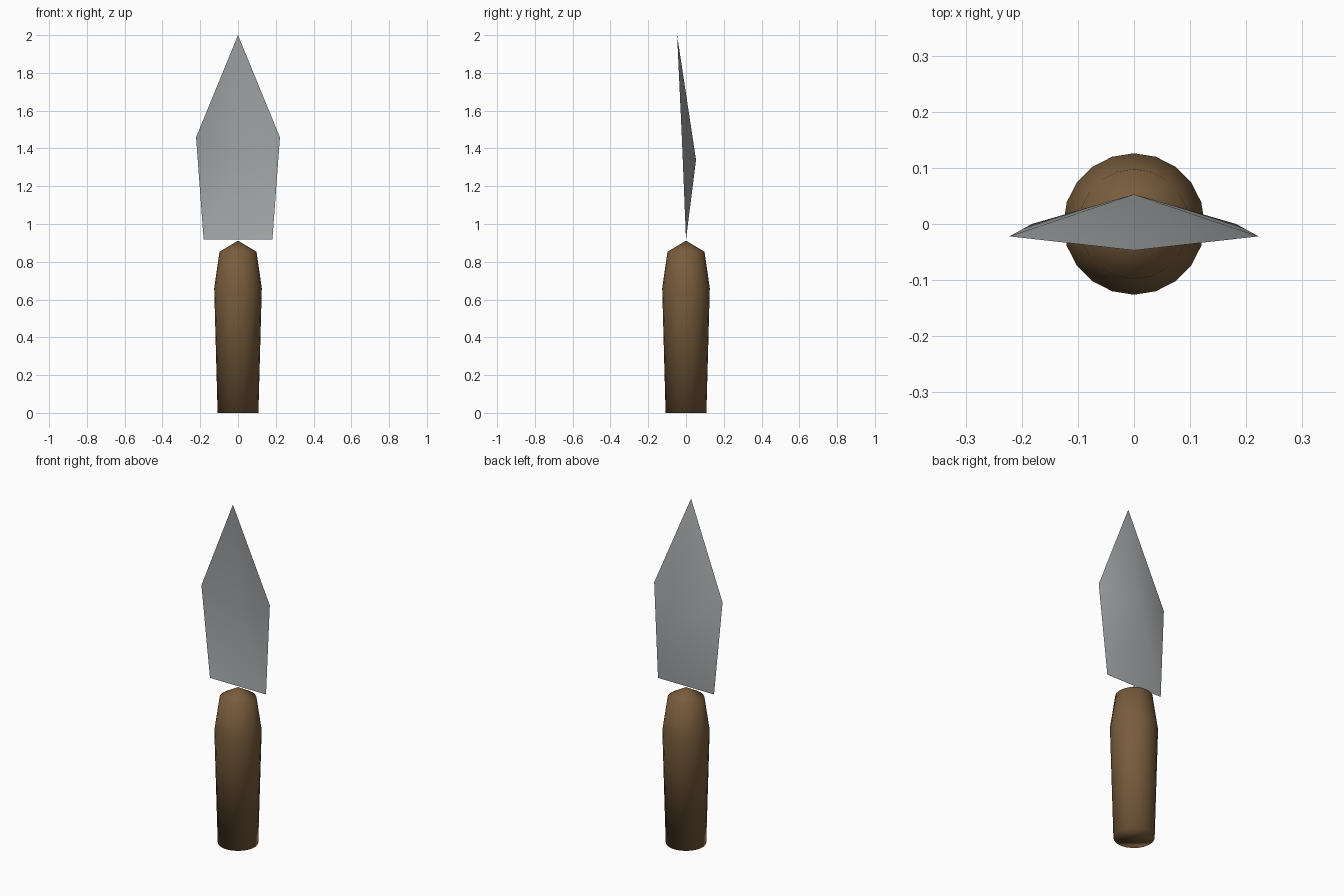
import bpy, bmesh, math

if "Cube" in bpy.data.objects:
    bpy.data.objects.remove(bpy.data.objects["Cube"])


def material(name, rgb):
    m = bpy.data.materials.new(name)
    m.diffuse_color = (*rgb, 1)
    m.use_nodes = True
    m.node_tree.nodes["Principled BSDF"].inputs["Base Color"].default_value = m.diffuse_color
    return m


def make_object(name, bm, mat):
    bmesh.ops.recalc_face_normals(bm, faces=bm.faces)
    mesh = bpy.data.meshes.new(name)
    bm.to_mesh(mesh)
    bm.free()
    mesh.materials.append(mat)
    mesh.shade_smooth()
    ob = bpy.data.objects.new(name, mesh)
    bpy.context.collection.objects.link(ob)
    return ob


steel = material("steel grey", (0.38, 0.40, 0.41))
wood = material("brown wood", (0.19, 0.108, 0.046))

# Handle: turned 20-sided grip with a shallow cone on top
SIDES = 20
bm = bmesh.new()
rings = []
for r, z in [(0.108, 0.0), (0.126, 0.66), (0.098, 0.853)]:
    rings.append([bm.verts.new((r * math.cos(math.tau * i / SIDES),
                                r * math.sin(math.tau * i / SIDES), z))
                  for i in range(SIDES)])
apex = bm.verts.new((0, 0, 0.912))
for i in range(SIDES):
    j = (i + 1) % SIDES
    for lo, hi in zip(rings, rings[1:]):
        bm.faces.new((lo[i], lo[j], hi[j], hi[i]))
    bm.faces.new((rings[-1][i], rings[-1][j], apex))
bm.faces.new(rings[0][::-1])
make_object("handle", bm, wood)

# Blade: thin dished sheet, outline fanned to a pushed-back centre point
bm = bmesh.new()
outline = [(-0.182, 0, 0.917), (0.182, 0, 0.917), (0.222, -0.022, 1.459),
           (0, -0.047, 2.0), (-0.222, -0.022, 1.459)]
rim = [bm.verts.new(p) for p in outline]
centre = bm.verts.new((0, 0.053, 1.34))
for a, b in zip(rim, rim[1:] + rim[:1]):
    bm.faces.new((a, b, centre))
make_object("blade", bm, steel)
